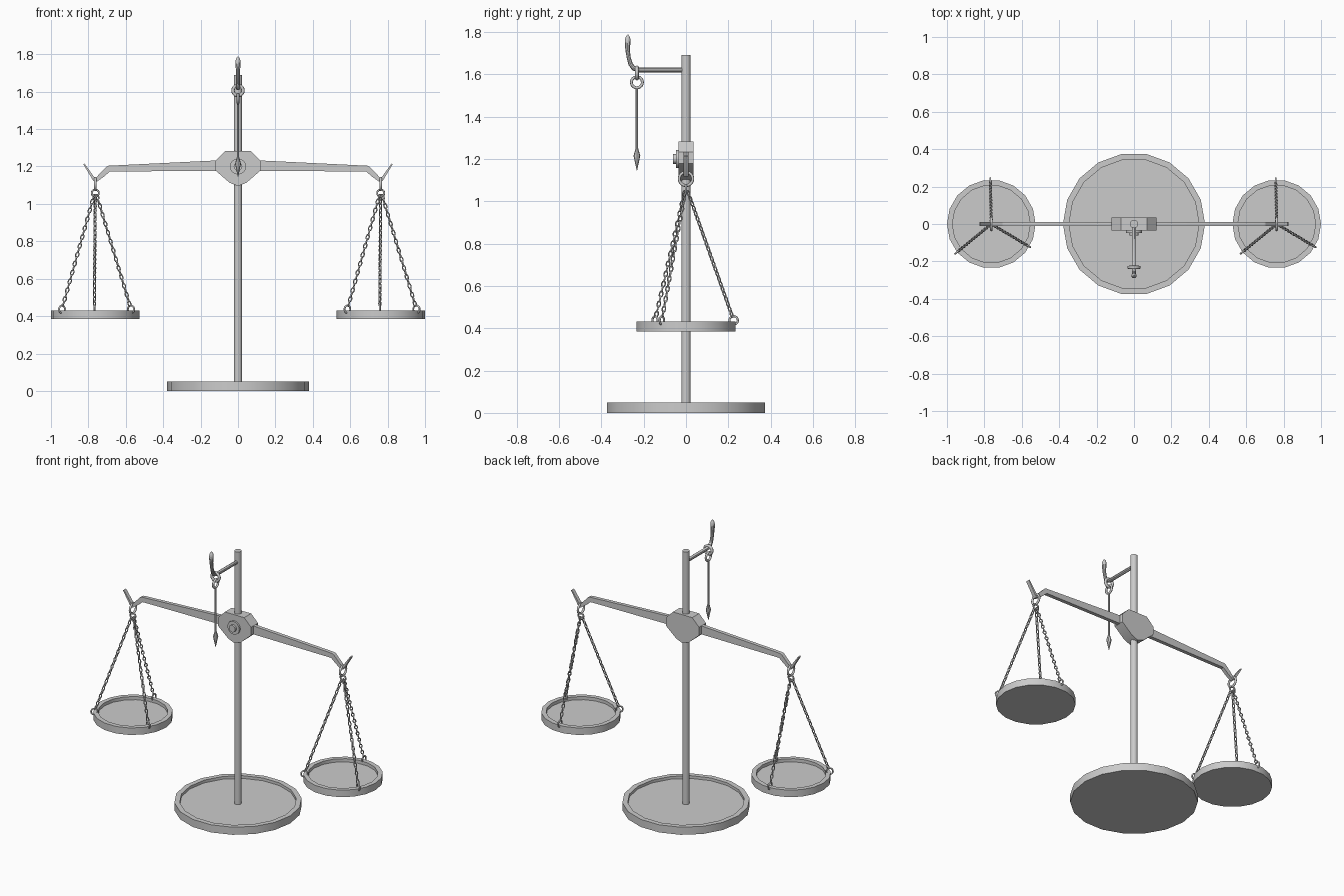
import bpy, bmesh
from math import sin, cos, pi, radians
from mathutils import Vector, Matrix

if "Cube" in bpy.data.objects:
    bpy.data.objects.remove(bpy.data.objects["Cube"])


def finish(name, bm, angle=35):
    bmesh.ops.recalc_face_normals(bm, faces=bm.faces)
    me = bpy.data.meshes.new(name)
    bm.to_mesh(me)
    bm.free()
    ob = bpy.data.objects.new(name, me)
    bpy.context.collection.objects.link(ob)
    bpy.ops.object.select_all(action='DESELECT')
    ob.select_set(True)
    bpy.context.view_layer.objects.active = ob
    bpy.ops.object.shade_smooth_by_angle(angle=radians(angle))
    return ob


def loft(name, rings, n):
    """Skin rings given as (centre, u axis, v axis), capped at both ends."""
    bm = bmesh.new()
    rows = [[bm.verts.new(c + u * cos(2 * pi * i / n) + v * sin(2 * pi * i / n))
             for i in range(n)] for c, u, v in rings]
    for a, b in zip(rows, rows[1:]):
        for i in range(n):
            j = (i + 1) % n
            bm.faces.new((a[i], a[j], b[j], b[i]))
    bm.faces.new(rows[0])
    bm.faces.new(rows[-1])
    return finish(name, bm)


def lathe(name, profile, n, origin=(0, 0, 0), axis='Z'):
    """Revolve (radius, height) points round the z axis, or towards -y."""
    d, v = (Vector((0, 0, 1)), Vector((0, 1, 0))) if axis == 'Z' else \
           (Vector((0, -1, 0)), Vector((0, 0, 1)))
    return loft(name, [(Vector(origin) + d * h, Vector((r, 0, 0)), v * r)
                       for r, h in profile], n)


def prism(name, outline, depth):
    """Extrude an (x, z) outline symmetrically along y."""
    bm = bmesh.new()
    a = [bm.verts.new((x, -depth, z)) for x, z in outline]
    b = [bm.verts.new((x, depth, z)) for x, z in outline]
    bm.faces.new(a)
    bm.faces.new(b)
    for i in range(len(a)):
        j = (i + 1) % len(a)
        bm.faces.new((a[i], a[j], b[j], b[i]))
    return finish(name, bm, 20)


def add_ring(bm, mat, major, minor, stretch=1.0, nu=12, nv=6):
    """Torus in the local xz plane, stretched along local z."""
    g = []
    for i in range(nu):
        a = 2 * pi * i / nu
        g.append([])
        for j in range(nv):
            b = 2 * pi * j / nv
            z = sin(a) * (major * stretch + minor * cos(b))
            p = Vector((cos(a) * (major + minor * cos(b)), minor * sin(b), z))
            g[i].append(bm.verts.new(mat @ p))
    for i in range(nu):
        k = (i + 1) % nu
        for j in range(nv):
            m = (j + 1) % nv
            bm.faces.new((g[i][j], g[k][j], g[k][m], g[i][m]))


def ring(name, pos, major, minor, turn=0.0):
    bm = bmesh.new()
    add_ring(bm, Matrix.Translation(pos) @ Matrix.Rotation(turn, 4, 'Z'),
             major, minor, nu=18, nv=8)
    finish(name, bm, 60)


def chain(name, start, end, links):
    """Oval links, every second one turned a quarter."""
    start, end = Vector(start), Vector(end)
    d = end - start
    pitch = d.length / links
    rot = d.to_track_quat('Z', 'Y').to_matrix().to_4x4()
    bm = bmesh.new()
    for i in range(links):
        m = Matrix.Translation(start + d * ((i + 0.5) / links)) @ rot
        m = m @ Matrix.Rotation(pi / 4 + (i % 2) * pi / 2, 4, 'Z')
        add_ring(bm, m, 0.008, 0.0035, (pitch * 0.5 + 0.0025) / 0.008, 10, 5)
    finish(name, bm, 70)


# base and pole
lathe("base", [(0.38, 0), (0.38, 0.05), (0.348, 0.05), (0.348, 0.032)], 18)
lathe("pole", [(0.022, 0.02), (0.022, 1.69)], 16)

# hub with front boss
half = [(0.07, 1.282), (0.12, 1.232), (0.12, 1.178), (0.045, 1.113)]
prism("hub", half + [(0, 1.095)] + [(-x, z) for x, z in reversed(half)], 0.036)
lathe("hub_boss", [(0.043, 0.03), (0.043, 0.048), (0.023, 0.048), (0.023, 0.062)],
      16, (0, 0, 1.2), 'Y')

# pointer holder: arm that curls up into a bulb
path = [(0.0, 1.62, 0.012), (-0.225, 1.62, 0.012), (-0.247, 1.628, 0.012),
        (-0.262, 1.648, 0.011), (-0.271, 1.68, 0.010), (-0.276, 1.715, 0.011),
        (-0.276, 1.745, 0.014), (-0.275, 1.768, 0.013), (-0.275, 1.781, 0.008),
        (-0.275, 1.787, 0.002)]
pts = [Vector((0, y, z)) for y, z, r in path]
rings = []
for i, p in enumerate(pts):
    t = (pts[min(i + 1, len(pts) - 1)] - pts[max(i - 1, 0)]).normalized()
    x = Vector((1, 0, 0))
    rings.append((p, x * path[i][2], t.cross(x) * path[i][2]))
loft("pointer_holder", rings, 10)

# hanging pointer
ring("holder_ring", (0, -0.232, 1.606), 0.027, 0.009)
ring("pointer_ring", (0, -0.232, 1.562), 0.026, 0.007, pi / 2)
lathe("pointer", [(0.001, 1.145), (0.016, 1.215), (0.006, 1.25), (0.006, 1.54)],
      8, (0, -0.232, 0))

# beam halves, pans and chains on both sides
beam = [(0.1, 1.233), (0.692, 1.204), (0.702, 1.2), (0.758, 1.142), (0.768, 1.142),
        (0.822, 1.217), (0.827, 1.212), (0.778, 1.13), (0.767, 1.117), (0.756, 1.118),
        (0.72, 1.143), (0.685, 1.173), (0.1, 1.177)]
hooks = [(-0.005, 0.225), (-0.178, -0.146), (0.191, -0.114)]
for s, side in ((-1, "left"), (1, "right")):
    prism(side + "_beam", [(x * s, z) for x, z in beam], 0.012)
    cx = 0.763 * s
    ring(side + "_beam_ring", (cx, 0, 1.106), 0.032, 0.007, pi / 2)
    ring(side + "_chain_ring", (cx, 0, 1.058), 0.019, 0.005)
    lathe(side + "_pan", [(0.237, 0.385), (0.237, 0.431), (0.208, 0.431),
                          (0.208, 0.41)], 18, (cx, 0, 0))
    for i, (hx, hy) in enumerate(hooks):
        out = Vector((hx, hy, 0)).normalized()
        ring(f"{side}_pan_ring_{i}", (cx + hx, hy, 0.437), 0.02, 0.005,
             Vector((1, 0)).angle_signed(Vector((hx, -hy))))
        top = Vector((cx, 0, 1.048)) + out * 0.008
        bottom = Vector((cx + hx, hy, 0.455)) - out * 0.006
        chain(f"{side}_chain_{i}", top, bottom, 25)
